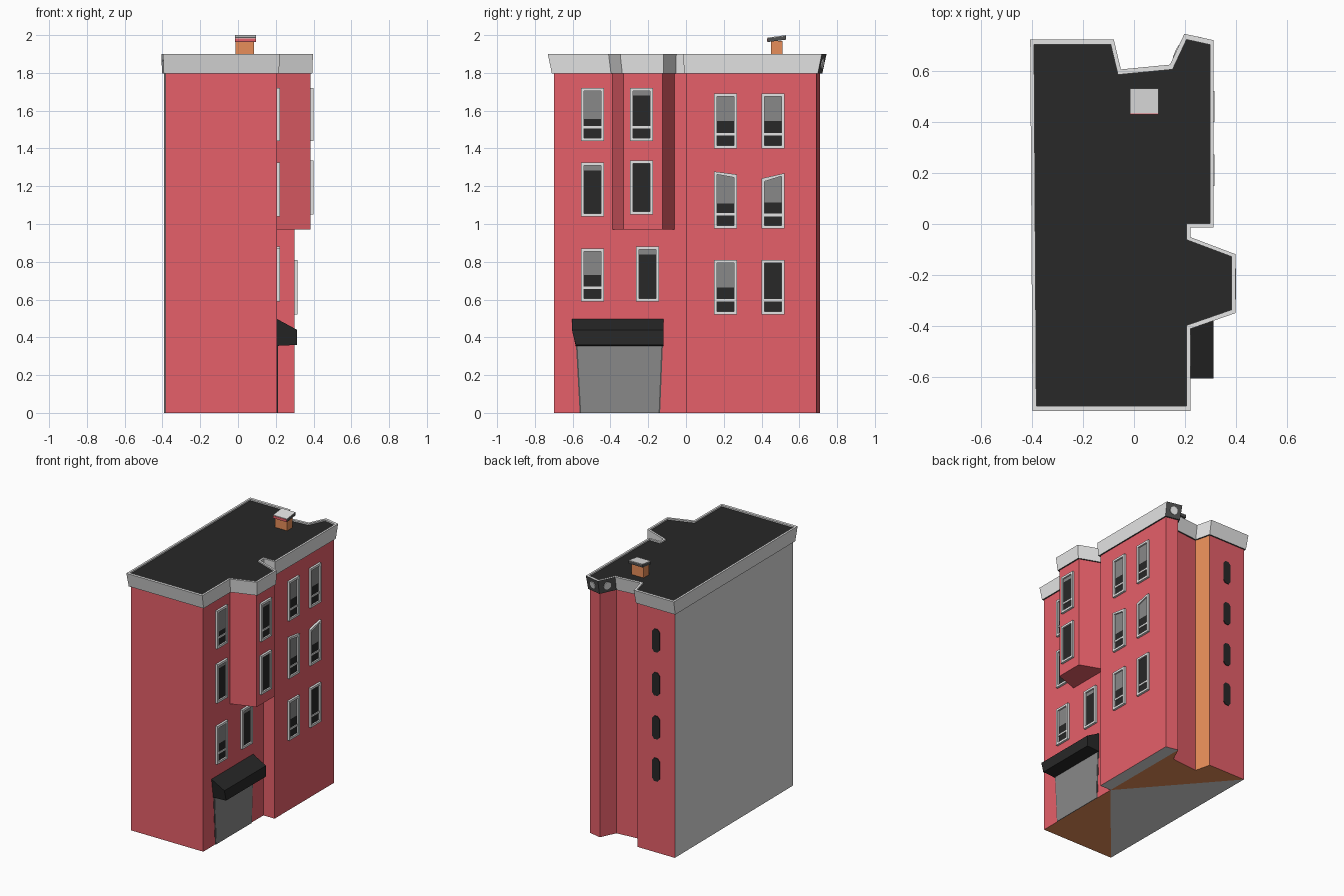
import bpy, bmesh, math
from mathutils import Vector

if "Cube" in bpy.data.objects:
    bpy.data.objects.remove(bpy.data.objects["Cube"])


def material(name, *rgb):
    m = bpy.data.materials.new(name)
    m.diffuse_color = (*rgb, 1)
    m.use_nodes = True
    m.node_tree.nodes["Principled BSDF"].inputs["Base Color"].default_value = m.diffuse_color
    return m


RED = material("red_wall", 0.79, 0.115, 0.142)
GREY = material("mid_grey", 0.25, 0.25, 0.25)
LIGHT = material("light_trim", 0.78, 0.78, 0.78)
PARTY = material("party_wall_grey", 0.70, 0.70, 0.70)
DARK = material("dark_roof", 0.021, 0.021, 0.021)
BRICK = material("orange_brick", 0.80, 0.27, 0.10)
SOOT = material("dark_trim", 0.08, 0.08, 0.08)


def build(name, verts, faces, mats, index=None, fix=True):
    me = bpy.data.meshes.new(name)
    me.from_pydata([tuple(v) for v in verts], [], faces)
    for m in mats:
        me.materials.append(m)
    for i, p in enumerate(me.polygons):
        p.material_index = index[i] if index else 0
    if fix:
        bm = bmesh.new()
        bm.from_mesh(me)
        bmesh.ops.recalc_face_normals(bm, faces=bm.faces)
        bm.to_mesh(me)
        bm.free()
    ob = bpy.data.objects.new(name, me)
    bpy.context.collection.objects.link(ob)
    return ob


def prism(name, pts, vec, mat, ends=0.0):
    """Closed solid: a flat polygon swept along vec."""
    n = len(pts)
    a = [Vector(p) for p in pts]
    verts = a + [p + Vector(vec) for p in a]
    faces = [tuple(range(n)), tuple(range(n, 2 * n))]
    faces += [(i, (i + 1) % n, n + (i + 1) % n, n + i) for i in range(n)]
    return build(name, verts, faces, [mat])


def offset(pts, d):
    """Mitred outward offset of a counter-clockwise outline."""
    out = []
    n = len(pts)
    for i in range(n):
        p, q, r = (Vector(pts[j % n]) for j in (i - 1, i, i + 1))
        e, f = (q - p).normalized(), (r - q).normalized()
        n1, n2 = Vector((e.y, -e.x)), Vector((f.y, -f.x))
        out.append(q + (n1 + n2) * (d / (1 + n1.dot(n2))))
    return out


# Outlines: front half, bay, then back half with its light-well notch
X1, X2, X3 = 0.298, 0.207, 0.383
front = [(-0.383, -0.70), (X2, -0.70)]
bay = [(X2, -0.39), (X3, -0.33), (X3, -0.125), (X2, -0.06)]
back = [(X2, 0.0), (X1, 0.0), (X1, 0.69), (0.205, 0.71),
        (0.15, 0.595), (-0.062, 0.575), (-0.09, 0.69), (-0.392, 0.69)]
body = front + back
n = len(body)

# Main body: grey party wall on the left, one brick strip in the notch
verts = [(x, y, 0) for x, y in body] + [(x, y, 1.82) for x, y in body]
faces = [(i, (i + 1) % n, n + (i + 1) % n, n + i) for i in range(n)]
idx = [0] * n
idx[n - 1] = 1
idx[7] = 2
faces += [tuple(range(n, 2 * n)), (0, n - 1, 2), (0, 2, 1), (2, 5, 4, 3),
          (2, 9, 8, 7, 6, 5)]
idx += [0, 1, 2, 1, 2]
build("main_walls", verts, faces, [RED, PARTY, BRICK], idx)

# Projecting bay
prism("bay", [(x, y, 0.97) for x, y in bay], (0, 0, 0.85), RED)

# Cornice with dark soffit, leaning out front and back, and roof deck
outline = front + bay + back
m = len(outline)
rings = [(-0.01, 1.797, 1.0), (0.010, 1.797, 1.0), (0.014, 1.90, 1.025),
         (-0.001, 1.90, 1.018), (-0.001, 1.875, 1.018)]
verts, faces, idx = [], [], []
for d, z, sy in rings:
    verts += [(p.x, p.y * sy, z) for p in offset(outline, d)]
for k in range(len(rings) - 1):
    for i in range(m):
        j = (i + 1) % m
        faces.append((k * m + i, k * m + j, (k + 1) * m + j, (k + 1) * m + i))
        idx.append(1 if k == 0 or (k == 1 and i in (8, 9)) else 0)
build("cornice", verts, faces, [LIGHT, SOOT], idx, fix=False)
build("roof_deck", [(v[0], v[1], 1.89) for v in verts[4 * m:]],
      [tuple(range(m))], [DARK], fix=False)

# Round ornaments on the dark back corner of the cornice
for i in (8, 9):
    c = sum((Vector(verts[k * m + j]) for k in (1, 2) for j in (i, i + 1)), Vector()) / 4
    u = (Vector(verts[2 * m + i + 1]) - Vector(verts[2 * m + i])).normalized()
    out = u.cross(Vector(verts[2 * m + i]) - Vector(verts[m + i])).normalized()
    w = out.cross(u)
    ring = [c + 0.028 * (math.cos(t * math.pi / 6) * u + math.sin(t * math.pi / 6) * w)
            for t in range(12)]
    prism("cornice_rosette", ring, out * 0.006, LIGHT)


def window(x, y, z0, z1, shade, rail=True, slant=0.0):
    """Framed sash on a wall facing +x; shade = dark share of the glass."""
    w, t = 0.061, 0.016

    def quad(h, za, zb, sl, px):
        return [(px, y - h, za), (px, y + h, za), (px, y + h, zb + sl), (px, y - h, zb - sl)]
    o, i = quad(w, z0, z1, slant, x), quad(w - t, z0 + t, z1 - t, slant, x)
    vs = o + i
    vs = vs + [(px + 0.016, py, pz) for px, py, pz in vs]
    fs = []
    for a in range(4):
        b = (a + 1) % 4
        fs += [(a, b, 8 + b, 8 + a), (4 + b, 4 + a, 12 + a, 12 + b),
               (8 + a, 8 + b, 12 + b, 12 + a), (b, a, 4 + a, 4 + b)]
    build("window_frame", vs, fs, [LIGHT])
    split = z0 + t + (z1 - z0 - 2 * t) * shade
    if shade < 1:
        prism("dark_glass", quad(w - t, z0 + t, split, 0, x), (0.005, 0, 0), DARK)
        prism("grey_glass", quad(w - t, split, z1 - t, 0, x)[:2]
              + quad(w - t, split, z1 - t, slant, x)[2:], (0.005, 0, 0), GREY)
    else:
        prism("dark_glass", i, (0.005, 0, 0), DARK)
    if rail:
        r = z0 + 0.26 * (z1 - z0)
        prism("sash_rail", quad(w - t, r - 0.007, r + 0.007, 0, x), (0.011, 0, 0), LIGHT)


# Windows on the right side: back half, front half, bay
for args in [(X1, 0.21, 1.40, 1.69, 0.5), (X1, 0.46, 1.40, 1.69, 0.5),
             (X1, 0.21, 0.975, 1.27, 0.45, True, -0.008),
             (X1, 0.46, 0.975, 1.255, 0.5, True, 0.014),
             (X1, 0.21, 0.52, 0.81, 0.5), (X1, 0.46, 0.52, 0.81, 1),
             (X2, -0.495, 1.44, 1.72, 0.4), (X2, -0.495, 1.04, 1.325, 0.9, False),
             (X2, -0.495, 0.59, 0.87, 0.5), (X2, -0.205, 0.59, 0.88, 0.9, False),
             (X3, -0.235, 1.44, 1.72, 0.9), (X3, -0.235, 1.05, 1.335, 1, False)]:
    window(*args)

# Small chamfered windows up the back wall
for z in (0.61, 0.92, 1.24, 1.56):
    prism("back_window", [(-0.24 + sx * a, 0.689, z + sz * b) for sx, sz, a, b in
                          [(1, 1, .03, .065), (1, 1, .014, .085), (-1, 1, .014, .085),
                           (-1, 1, .03, .065), (-1, -1, .03, .065), (-1, -1, .014, .085),
                           (1, -1, .014, .085), (1, -1, .03, .065)]], (0, 0.006, 0), DARK)

# Entrance shutter with dark surround, and its sloped awning
for name, e, d, mat in (("entrance_surround", 0.008, 0.002, SOOT),
                        ("entrance_shutter", 0.0, 0.005, GREY)):
    prism(name, [(X2, -0.555 - e, 0), (X2, -0.145 + e, 0),
                 (X2, -0.13 + e, 0.37), (X2, -0.575 - e, 0.37)], (d, 0, 0), mat)
profile = [(X2, 0.355, 0.02), (0.312, 0.36, 0.02), (0.312, 0.44, 0), (X2, 0.497, 0)]
build("awning", [(x, -0.604 + e, z) for x, z, e in profile]
      + [(x, -0.12, z) for x, z, e in profile],
      [(0, 1, 2, 3), (4, 5, 6, 7)] + [(i, (i + 1) % 4, 4 + (i + 1) % 4, 4 + i)
                                      for i in range(4)], [DARK])

# Chimney: brick stack, tilted dark cap with red front and pale top
prism("chimney_stack", [(-0.012, 0.45, 1.87), (0.085, 0.45, 1.87), (0.085, 0.51, 1.87),
                        (-0.012, 0.51, 1.87)], (0, 0, 0.10), BRICK)
for name, za, h, mat in (("chimney_cap", 1.963, 0.020, SOOT), ("chimney_cap_top", 1.983, 0.004, LIGHT)):
    prism(name, [(-0.016, 0.432, za), (0.096, 0.432, za), (0.096, 0.53, za + 0.013),
                 (-0.016, 0.53, za + 0.013)], (0, 0, h), mat)
prism("chimney_cap_front", [(-0.016, 0.432, 1.965), (0.096, 0.432, 1.965),
                            (0.096, 0.432, 1.983), (-0.016, 0.432, 1.983)], (0, -0.003, 0), RED)
